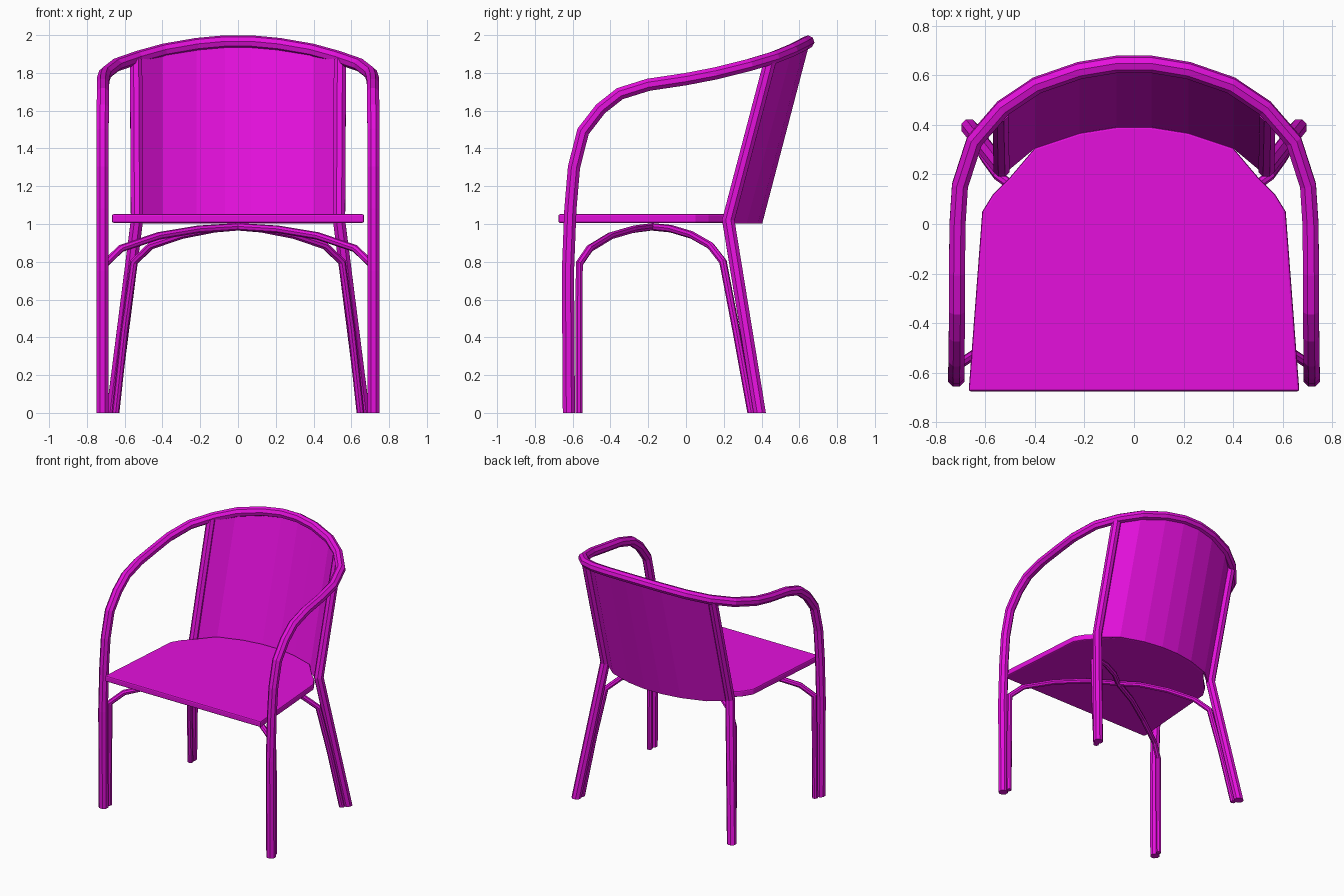
import bpy, bmesh
from mathutils import Vector

if "Cube" in bpy.data.objects:
    bpy.data.objects.remove(bpy.data.objects["Cube"])

mat = bpy.data.materials.new("magenta")
mat.diffuse_color = (0.78, 0.005, 0.72, 1)
mat.use_nodes = True
mat.node_tree.nodes["Principled BSDF"].inputs["Base Color"].default_value = mat.diffuse_color


def finish(name, bm):
    bmesh.ops.recalc_face_normals(bm, faces=bm.faces)
    me = bpy.data.meshes.new(name)
    bm.to_mesh(me)
    bm.free()
    me.materials.append(mat)
    ob = bpy.data.objects.new(name, me)
    bpy.context.collection.objects.link(ob)
    return ob


def tube(name, pts, r, sides=8):
    """Mitred round tube along a polyline; ends on the floor are cut flat."""
    from math import cos, sin, pi
    pts = [Vector(p) for p in pts]
    dirs = [(b - a).normalized() for a, b in zip(pts, pts[1:])]
    bm = bmesh.new()
    up = Vector((0, 0, 1))
    d = dirs[0]
    u = d.orthogonal().normalized()
    v = d.cross(u)
    ring = [pts[0] + r * (u * cos((k + .5) * 2 * pi / sides) + v * sin((k + .5) * 2 * pi / sides))
            for k in range(sides)]
    rings = []
    for i, p in enumerate(pts):
        d = dirs[max(i - 1, 0)]
        if i in (0, len(pts) - 1):
            n = up if abs(p.z) < 1e-4 else d
        else:
            n = (dirs[i - 1] + dirs[i]).normalized()
        ring = [q + d * ((p - q).dot(n) / d.dot(n)) for q in ring]
        rings.append([bm.verts.new(q) for q in ring])
    for a, b in zip(rings, rings[1:]):
        for k in range(sides):
            j = (k + 1) % sides
            bm.faces.new((a[k], a[j], b[j], b[k]))
    bm.faces.new(rings[0])
    bm.faces.new(rings[-1])
    return finish(name, bm)


def mirrored(half):
    """Left half reversed from the right half, joined into one path."""
    return half + [(-p[0], *p[1:]) for p in reversed(half)]


# front legs, arms and top rail: one continuous bent tube
rail = [(.718, -.62, 0), (.718, -.625, .75), (.718, -.612, 1.08), (.718, -.593, 1.30),
        (.717, -.545, 1.49), (.716, -.452, 1.61), (.715, -.35, 1.69), (.715, -.2, 1.737),
        (.713, 0, 1.767), (.703, .155, 1.797), (.645, .335, 1.842), (.53, .468, 1.882),
        (.393, .56, 1.92), (.22, .62, 1.95), (.07, .645, 1.964)]
tube("arm_and_front_leg_frame", mirrored(rail), .035)

# back legs with uprights, and crossing underseat braces running foot to foot
brace = [(-.708, -.567, 0), (-.703, -.565, .79), (-.62, -.51, .87), (-.42, -.40, .937),
         (-.21, -.28, .972), (0, -.18, .985), (.12, -.08, .975), (.29, .03, .942),
         (.46, .13, .885), (.55, .196, .80), (.60, .265, .44), (.648, .345, 0)]
for s, side in ((1, "right"), (-1, "left")):
    tube("back_leg_" + side, [(s * .665, .39, 0), (s * .535, .224, 1.02),
                              (s * .54, .447, 1.87)], .035)
    tube("cross_brace_" + side, [(s * x, y, z) for x, y, z in brace], .02)

# curved leaning back panel: (x, y at seat level, top height)
cols = mirrored([(.52, .205, 1.87), (.40, .305, 1.905), (.22, .365, 1.945), (.07, .388, 1.96)])
bm = bmesh.new()
lean = .262
rows = []
for x, y, top in cols:
    rows.append([bm.verts.new((x, y + dy + lean * (z - 1), z))
                 for dy, z in ((0, 1.003), (0, top), (.015, top), (.015, 1.003))])
for a, b in zip(rows, rows[1:]):
    for k in range(4):
        bm.faces.new((a[k], a[(k + 1) % 4], b[(k + 1) % 4], b[k]))
bm.faces.new(rows[0])
bm.faces.new(rows[-1])
finish("back_panel", bm)

# seat: flat board whose rear follows the back panel
outline = mirrored([(.668, -.676), (.613, .05), (.57, .12), (.50, .19),
                    (.40, .308), (.22, .368), (.07, .392)])
bm = bmesh.new()
base = bm.faces.new([bm.verts.new((x, y, 1.006)) for x, y in outline])
ext = bmesh.ops.extrude_face_region(bm, geom=[base])
bmesh.ops.translate(bm, vec=(0, 0, .046),
                    verts=[g for g in ext["geom"] if isinstance(g, bmesh.types.BMVert)])
seat = finish("seat", bm)
bev = seat.modifiers.new("rounded_edge", 'BEVEL')
bev.width = .009
bev.segments = 2
bev.limit_method = 'ANGLE'
bev.angle_limit = 1.2
